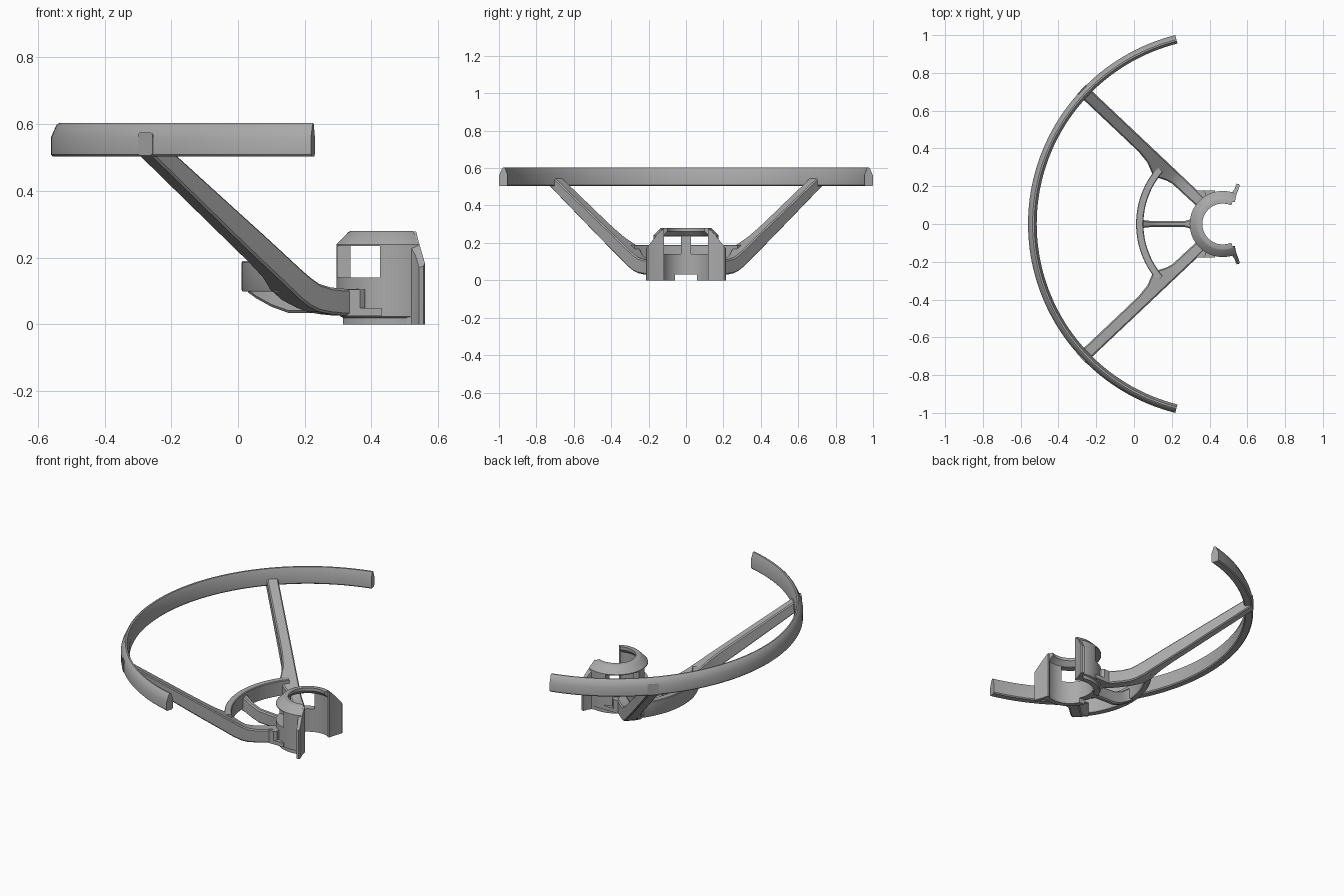
import bpy, bmesh, math
from mathutils import Vector

cube = bpy.data.objects.get("Cube")
if cube:
    bpy.data.objects.remove(cube)

CENTRE = 0.47  # x of the shared axis of hub, brace and rim

grey = bpy.data.materials.new("matte grey")
grey.use_nodes = True
grey.diffuse_color = (0.4, 0.4, 0.4, 1)
grey.node_tree.nodes["Principled BSDF"].inputs["Base Color"].default_value = (0.4, 0.4, 0.4, 1)


def skin(name, sections):
    """Join equal closed cross-sections into a capped solid."""
    bm = bmesh.new()
    rows = [[bm.verts.new(p) for p in sec] for sec in sections]
    count = len(rows[0])
    for a, b in zip(rows, rows[1:]):
        for i in range(count):
            j = (i + 1) % count
            bm.faces.new((a[i], a[j], b[j], b[i]))
    bm.faces.new(rows[0])
    bm.faces.new(rows[-1][::-1])
    bmesh.ops.recalc_face_normals(bm, faces=bm.faces)
    mesh = bpy.data.meshes.new(name)
    bm.to_mesh(mesh)
    bm.free()
    mesh.materials.append(grey)
    obj = bpy.data.objects.new(name, mesh)
    bpy.context.collection.objects.link(obj)
    return obj


def arc_sweep(name, profile, half_angle, steps):
    """Sweep an (r, z) profile about the axis, centred on the -x side."""
    sections = []
    for k in range(steps + 1):
        a = math.radians(180 - half_angle + 2 * half_angle * k / steps)
        sections.append([(CENTRE + r * math.cos(a), r * math.sin(a), z) for r, z in profile])
    return skin(name, sections)


def prism(name, outline, bottom, top):
    """Upright prism; top is a function of y."""
    return skin(name, [[(x, y, bottom) for x, y in outline],
                       [(x, y, top(y)) for x, y in outline]])


def box(name, x0, x1, y0, y1, z0, z1):
    return prism(name, [(x0, y0), (x1, y0), (x1, y1), (x0, y1)], z0, lambda y: z1)


def beam(name, stations, start, slope, side):
    """Beam in plan along a line; stations: x, bottom, top, inner and outer width."""
    along = Vector((1, slope)).normalized()
    normal = Vector((-along.y, along.x))
    c = 0.007  # edge chamfer
    sections = []
    for x, lo, hi, w_in, w_out in stations:
        base = Vector((x, start[1] + (x - start[0]) * slope))
        ring = [(-w_in + c, lo), (w_out - c, lo), (w_out, lo + c), (w_out, hi - c),
                (w_out - c, hi), (-w_in + c, hi), (-w_in, hi - c), (-w_in, lo + c)]
        sec = []
        for w, z in ring:
            p = base + normal * w
            sec.append((p.x, p.y * side, z))
        sections.append(sec)
    return skin(name, sections)


def cut(obj, cutters):
    for cutter in cutters:
        mod = obj.modifiers.new("cut", 'BOOLEAN')
        mod.operation = 'DIFFERENCE'
        mod.solver = 'EXACT'
        mod.object = cutter
    bpy.context.view_layer.update()
    graph = bpy.context.evaluated_depsgraph_get()
    mesh = bpy.data.meshes.new_from_object(obj.evaluated_get(graph))
    obj.modifiers.clear()
    obj.data = mesh
    for cutter in cutters:
        bpy.data.objects.remove(cutter)


# Outer guard rim
parts = [arc_sweep("guard_rim", [
    (0.990, 0.503), (1.025, 0.503), (1.031, 0.509), (1.031, 0.56), (1.014, 0.598),
    (1.007, 0.603), (0.998, 0.602), (0.985, 0.565), (0.985, 0.509)], 75.9, 80)]

# Inner curved brace between the arms
parts.append(arc_sweep("inner_brace", [
    (0.424, 0.098), (0.456, 0.098), (0.459, 0.104), (0.459, 0.186),
    (0.456, 0.19), (0.424, 0.19), (0.42, 0.186), (0.42, 0.104)], 41, 32))

# Clip hub with side windows and a bottom notch
hub = arc_sweep("clip_hub", [
    (0.135, 0), (0.166, 0), (0.166, 0.02), (0.175, 0.024), (0.175, 0.24),
    (0.139, 0.277), (0.132, 0.28), (0.108, 0.28), (0.108, 0.262), (0.135, 0.236)], 114, 64)
cut(hub, [box("window_cutter", 0.2, 0.425, 0.027, 0.3, 0.14, 0.235),
          box("window_cutter", 0.2, 0.425, -0.3, -0.027, 0.14, 0.235),
          box("notch_cutter", 0.2, 0.4, -0.06, 0.06, -0.05, 0.03)])
parts.append(hub)

# Centre spoke from brace to hub
parts.append(beam("centre_spoke", [
    (0.03, 0.096, 0.186, 0.035, 0.035), (0.055, 0.078, 0.165, 0.02, 0.02),
    (0.1, 0.053, 0.135, 0.015, 0.015), (0.15, 0.035, 0.115, 0.015, 0.015),
    (0.27, 0.033, 0.107, 0.016, 0.016), (0.315, 0.033, 0.105, 0.03, 0.03)],
    (0, 0), 0, 1))

# Mirrored arms, clip lips and hub ledges
arm_stations = [
    (-0.278, 0.507, 0.575, 0.032, 0.032), (0.0, 0.235, 0.322, 0.032, 0.032),
    (0.05, 0.187, 0.277, 0.033, 0.032), (0.1, 0.14, 0.231, 0.042, 0.032),
    (0.14, 0.102, 0.194, 0.066, 0.032), (0.17, 0.073, 0.166, 0.062, 0.032),
    (0.2, 0.05, 0.14, 0.042, 0.032), (0.225, 0.038, 0.122, 0.033, 0.032),
    (0.26, 0.031, 0.111, 0.032, 0.032), (0.30, 0.027, 0.107, 0.032, 0.032),
    (0.36, 0.025, 0.105, 0.03, 0.03)]
lip = [(0.505, 0.135), (0.524, 0.117), (0.534, 0.117), (0.541, 0.15), (0.56, 0.203),
       (0.556, 0.21), (0.543, 0.214), (0.532, 0.185), (0.52, 0.167), (0.505, 0.165)]
ledge = [(0.325, 0.178), (0.43, 0.178), (0.43, 0.16), (0.35, 0.12)]
pad = [(0.325, 0.178), (0.365, 0.178), (0.38, 0.165), (0.38, 0.14), (0.35, 0.12)]

for label, side in (("front", -1), ("back", 1)):
    def flip(points):
        return [(x, y * side) for x, y in points]
    parts.append(beam(label + "_arm", arm_stations, (-0.23, 0.667), -0.944, side))
    parts.append(prism(label + "_clip_lip", flip(lip), 0,
                       lambda y: min(0.278, 0.17 + (0.214 - abs(y)) * 1.25)))
    parts.append(prism(label + "_hub_ledge", flip(ledge), 0.026, lambda y: 0.05))
    parts.append(prism(label + "_arm_pad", flip(pad), 0.03, lambda y: 0.105))

# Smooth curved surfaces with crisp edges
for obj in parts:
    obj.select_set(True)
bpy.context.view_layer.objects.active = parts[0]
bpy.ops.object.shade_smooth_by_angle(angle=math.radians(32))
